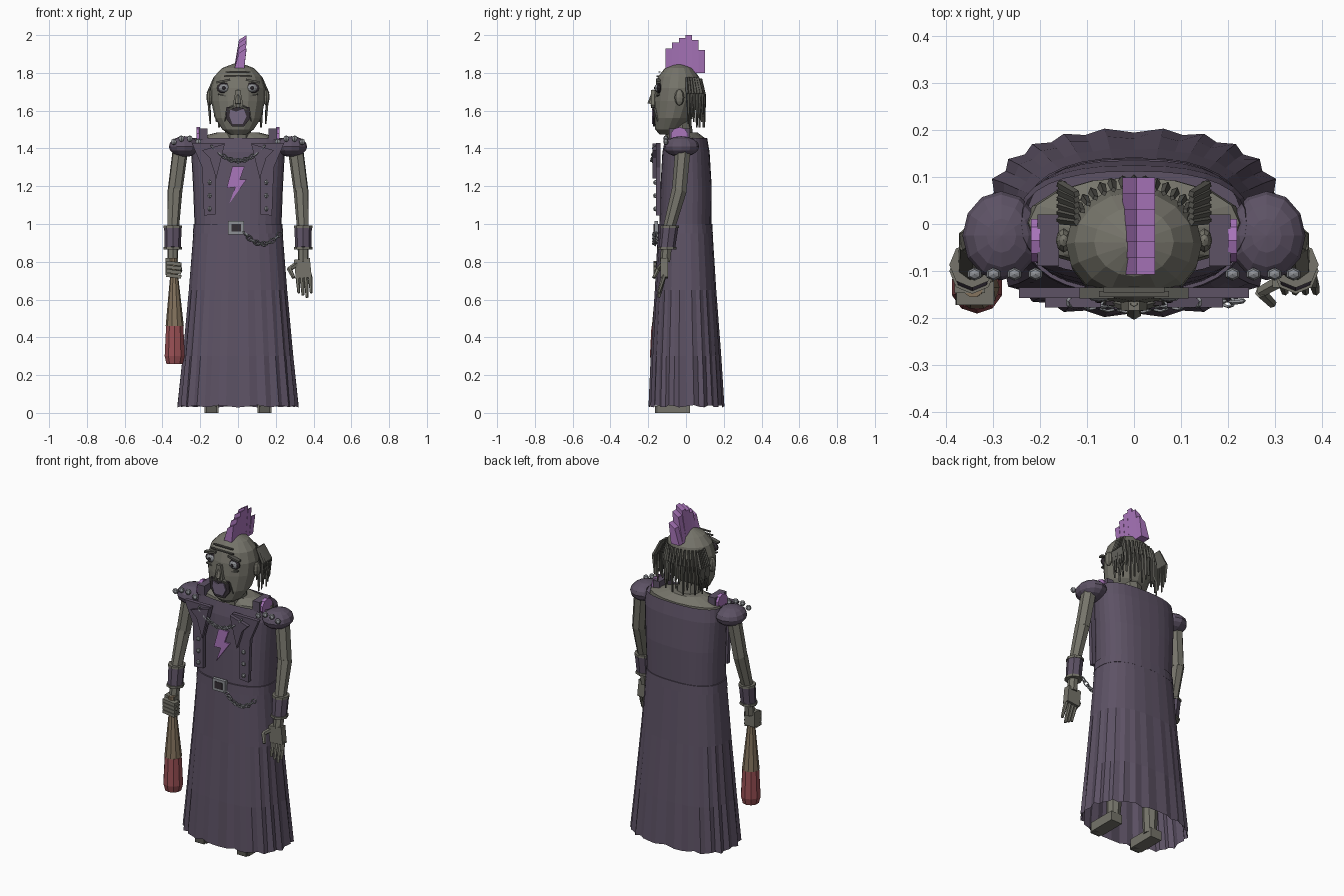
import bpy, bmesh
from math import sin, cos, pi, sqrt, copysign
from mathutils import Vector, Matrix

cube = bpy.data.objects.get("Cube")
if cube:
    bpy.data.objects.remove(cube, do_unlink=True)


def material(name, r, g, b):
    m = bpy.data.materials.new(name)
    m.use_nodes = True
    m.diffuse_color = (r, g, b, 1)
    m.node_tree.nodes["Principled BSDF"].inputs["Base Color"].default_value = (r, g, b, 1)
    return m


CLOTH = material("dusky purple cloth", .11, .085, .13)
SKIN = material("grey skin", .18, .175, .145)
HAIR = material("dark grey hair", .1, .098, .085)
PURPLE = material("bright purple", .4, .18, .5)
SILVER = material("silver metal", .27, .28, .3)
DARK = material("dark lining", .035, .028, .035)
TONGUE = material("mauve mouth", .18, .14, .22)
WOOD = material("tan wood", .23, .17, .11)
RED = material("dull red", .32, .08, .09)


def finish(name, bm, mat):
    bmesh.ops.recalc_face_normals(bm, faces=bm.faces)
    me = bpy.data.meshes.new(name)
    bm.to_mesh(me)
    bm.free()
    me.materials.append(mat)
    ob = bpy.data.objects.new(name, me)
    bpy.context.collection.objects.link(ob)
    return ob


def box(name, loc, size, mat, tilt=0, axis='Y'):
    bm = bmesh.new()
    bmesh.ops.create_cube(bm, size=1, matrix=Matrix.Translation(loc)
                          @ Matrix.Rotation(tilt, 4, axis) @ Matrix.Diagonal((*size, 1)))
    return finish(name, bm, mat)


def tube(name, a, b, r1, r2, mat, n=7):
    a, b = Vector(a), Vector(b)
    d = b - a
    turn = d.to_track_quat('Z', 'Y').to_matrix().to_4x4()
    bm = bmesh.new()
    bmesh.ops.create_cone(bm, cap_ends=True, segments=n, radius1=r1, radius2=r2,
                          depth=d.length, matrix=Matrix.Translation((a + b) / 2) @ turn)
    return finish(name, bm, mat)


def ball(name, loc, size, mat, u=8, v=6):
    bm = bmesh.new()
    bmesh.ops.create_uvsphere(bm, u_segments=u, v_segments=v, radius=1,
                              matrix=Matrix.Translation(loc) @ Matrix.Diagonal((*size, 1)))
    return finish(name, bm, mat)


def plate(name, pts, y, depth, mat):
    """Outline in x, z given a thickness towards the front."""
    bm = bmesh.new()
    f = bm.faces.new([bm.verts.new((x, y, z)) for x, z in pts])
    ext = bmesh.ops.extrude_face_region(bm, geom=[f])["geom"]
    vs = [g for g in ext if isinstance(g, bmesh.types.BMVert)]
    bmesh.ops.translate(bm, vec=(0, -depth, 0), verts=vs)
    return finish(name, bm, mat)


def loft(name, rings, mat, n=16, power=2, pleat=0, caps=(True, True)):
    """Rings of z, half width, front y and back y; pleats grow towards the first ring."""
    bm, loops = bmesh.new(), []
    for k, (z, rx, yf, yb) in enumerate(rings):
        loop, amp = [], pleat * (1 - k / (len(rings) - 1))
        for i in range(n):
            c, s = cos(2 * pi * i / n), sin(2 * pi * i / n)
            px, py = (copysign(abs(t) ** (2 / power), t) for t in (c, s))
            fold = 1 + amp * (i % 2 * 2 - 1)
            hem = amp * .25 * sin(i * 1.7) if k == 0 else 0
            loop.append(bm.verts.new((rx * px * fold,
                                      (yf + yb) / 2 + (yb - yf) / 2 * py * fold, z + hem)))
        loops.append(loop)
    for lo, hi in zip(loops, loops[1:]):
        for i in range(n):
            j = (i + 1) % n
            bm.faces.new((lo[i], lo[j], hi[j], hi[i]))
    for use, loop in zip(caps, (loops[0], loops[-1])):
        if use:
            bm.faces.new(loop)
    return finish(name, bm, mat)


def chain(name, path, mat):
    """Alternating flat and edge-on links along a sagging path."""
    for i, p in enumerate(path):
        q = path[min(i + 1, len(path) - 1)]
        o = path[max(i - 1, 0)]
        bpy.ops.mesh.primitive_torus_add(major_segments=8, minor_segments=4,
                                         major_radius=.016, minor_radius=.0045)
        ob = bpy.context.object
        ob.name = name
        along = (Vector(q) - Vector(o)).to_track_quat('X', 'Z').to_matrix().to_4x4()
        ob.matrix_world = (Matrix.Translation(p) @ along
                           @ Matrix.Rotation(pi / 2 * (i % 2) + .2, 4, 'X')
                           @ Matrix.Diagonal((1.1, .75, 1, 1)))
        ob.data.materials.append(mat)


# Robe, belt and body
loft("skirt", [(.035, .315, -.195, .2), (.3, .29, -.185, .185), (.65, .26, -.165, .16),
               (.97, .235, -.148, .14)], CLOTH, 48, 2.5, .025, (False, False))
loft("torso", [(.94, .228, -.143, .134), (1.2, .238, -.135, .136), (1.38, .248, -.125, .125),
               (1.455, .24, -.11, .112)], CLOTH, 32, 2.5, caps=(False, False))
loft("belt", [(.95, .239, -.151, .142), (1.0, .235, -.149, .139)], CLOTH, 32, 2.5)
loft("shoulder_skin", [(1.41, .235, -.1, .1), (1.455, .225, -.095, .1), (1.485, .11, -.08, .06)],
     SKIN, 16)
tube("neck", (0, -.03, 1.42), (0, -.045, 1.55), .075, .07, SKIN, 10)
plate("lightning_emblem", [(-.03, 1.305), (.035, 1.305), (.01, 1.235), (.045, 1.235),
                           (-.045, 1.11), (-.015, 1.195), (-.06, 1.19)], -.134, .009, PURPLE)
box("buckle", (-.01, -.158, .98), (.085, .02, .07), SILVER)
box("buckle_centre", (-.01, -.167, .98), (.05, .008, .04), DARK)
chain("necklace_link", [(t * .0185, -.165 - .012 * cos(t * .22), 1.335 + .0014 * t * t)
                        for t in range(-7, 8)], SILVER)
chain("belt_chain_link", [(.04 + t * .02, -.165, .895 + .0025 * (t - 4.5) ** 2)
                          for t in range(10)], SILVER)

# Parts on both sides
for s in (-1, 1):
    # Vest fronts, lapels and studs
    plate("vest_front", [(s * x, z) for x, z in
                         ((.12, 1.05), (.18, 1.045), (.19, 1.3), (.245, 1.43), (.07, 1.43), (.12, 1.24))],
          -.135, .023, CLOTH)
    plate("lapel", [(s * x, z) for x, z in ((.07, 1.425), (.19, 1.39), (.15, 1.35), (.115, 1.24))],
          -.158, .02, CLOTH)
    for z in (1.22, 1.15, 1.08):
        ball("vest_stud", (s * .15, -.162, z), (.013, .012, .013), SILVER, 6, 4)
    # Shoulder puffs, studs and straps
    ball("shoulder_puff", (s * .283, -.025, 1.41), (.083, .095, .055), CLOTH, 12, 8)
    for x, z in ((.21, 1.435), (.255, 1.452), (.3, 1.452), (.34, 1.435)):
        ball("shoulder_stud", (s * x, -.107, z), (.017, .014, .017), SILVER, 6, 4)
    box("shoulder_strap", (s * .183, -.035, 1.475), (.045, .11, .06), CLOTH)
    tube("strap_trim", (s * .2, -.035, 1.465), (s * .22, -.035, 1.465), .048, .048, PURPLE, 10)
    # Arms
    tube("upper_arm", (s * .305, -.015, 1.4), (s * .335, -.035, 1.17), .042, .04, SKIN)
    tube("forearm", (s * .335, -.035, 1.18), (s * .345, -.092, .97), .041, .032, SKIN)
    tube("wrist", (s * .345, -.092, .97), (s * .345, -.11, .8), .032, .028, SKIN)
    tube("cuff", (s * .345, -.087, .985), (s * .345, -.1, .875), .046, .043, CLOTH, 8)
    for z, y in ((.985, -.087), (.872, -.1)):
        tube("cuff_rim", (s * .345, y, z - .007), (s * .345, y, z + .007), .049, .049, SKIN, 8)
    # Legs and shoes
    tube("leg", (s * .13, -.02, .04), (s * .11, 0, .9), .038, .07, SKIN, 8)
    box("shoe", (s * .14, -.065, .028), (.075, .17, .056), SKIN)
    box("shoe_toe", (s * .14, -.145, .018), (.06, .04, .036), HAIR)

# Gripping hand and bat
box("fist_palm", (-.35, -.125, .775), (.065, .045, .09), SKIN)
for i in range(4):
    box("fist_finger", (-.34, -.148, .725 + i * .022), (.08, .05, .019), SKIN, .12)
tube("fist_thumb", (-.315, -.12, .79), (-.305, -.16, .75), .014, .011, SKIN, 6)
tube("bat_handle", (-.343, -.135, .82), (-.338, -.135, .68), .022, .022, WOOD, 10)
tube("bat_shaft", (-.338, -.135, .72), (-.335, -.135, .46), .022, .048, WOOD, 10)
tube("bat_barrel", (-.335, -.135, .46), (-.335, -.135, .3), .048, .056, RED, 10)
tube("bat_end", (-.335, -.135, .3), (-.335, -.135, .26), .056, .046, RED, 10)

# Open hand
box("open_palm", (.343, -.115, .765), (.085, .04, .1), SKIN, -.1)
for i in range(4):
    x = .315 + i * .022
    mid = (x + .004, -.13, .685 - .008 * (i % 3))
    tube("finger", (x, -.115, .73), mid, .012, .011, SKIN, 6)
    tube("fingertip", mid, (x + .007, -.145, .635 - .012 * (i % 3)), .011, .008, SKIN, 6)
tube("thumb", (.315, -.12, .79), (.27, -.145, .76), .015, .013, SKIN, 6)
tube("thumb_tip", (.27, -.145, .765), (.295, -.17, .715), .013, .01, SKIN, 6)

# Head
loft("head", [(1.475, .045, -.14, -.06), (1.5, .083, -.163, -.025), (1.56, .122, -.172, .03),
              (1.65, .142, -.172, .07), (1.72, .145, -.165, .08), (1.78, .127, -.148, .068),
              (1.825, .085, -.112, .035), (1.85, .02, -.06, -.02)], SKIN, 16)
plate("nose", [(-.012, 1.71), (.012, 1.71), (.028, 1.63), (0, 1.615), (-.028, 1.63)],
      -.165, .02, SKIN)
tube("nose_ridge", (0, -.168, 1.71), (0, -.188, 1.635), .008, .017, SKIN, 6)
plate("mouth_rim", [(-.06, 1.62), (.06, 1.62), (.065, 1.56), (.03, 1.515), (-.03, 1.515),
                    (-.065, 1.56)], -.164, .01, DARK)
plate("mouth", [(-.042, 1.605), (-.01, 1.595), (.03, 1.61), (.045, 1.57), (.025, 1.53),
                (-.03, 1.53), (-.045, 1.57)], -.174, .007, TONGUE)
for z, w in ((1.805, .13), (1.782, .15)):
    box("forehead_wrinkle", (0, -.14 - (1.805 - z) * .4, z), (w, .012, .006), HAIR)
for s in (-1, 1):
    ball("eye_socket", (s * .075, -.143, 1.72), (.04, .014, .029), DARK, 10, 6)
    ball("eyeball", (s * .075, -.15, 1.72), (.027, .016, .022), SILVER, 10, 6)
    ball("pupil", (s * .075, -.164, 1.72), (.009, .005, .01), DARK, 8, 4)
    box("eyebrow", (s * .078, -.147, 1.757), (.075, .024, .011), HAIR, s * .2)
    box("eye_bag", (s * .075, -.148, 1.68), (.06, .014, .007), HAIR, -s * .25)
    tube("moustache_upper", (s * .005, -.178, 1.63), (s * .055, -.165, 1.605), .011, .009, HAIR, 5)
    tube("moustache_end", (s * .055, -.165, 1.61), (s * .072, -.15, 1.545), .009, .004, HAIR, 5)
    ball("ear", (s * .15, -.035, 1.67), (.017, .026, .043), SKIN, 8, 6)
    # Hair hanging over the sides
    for i in range(6):
        y = .005 + i * .015
        root, bend = (s * .122, y * .8, 1.775), (s * .157, y + .004, 1.69)
        tube("side_strand_top", root, bend, .008, .01, HAIR, 4)
        tube("side_strand", bend, (s * .147, y + .008, 1.53 + .025 * (i % 3)), .01, .004, HAIR, 4)

# Hair hanging down the back
for i in range(15):
    a = pi * (.1 + .8 * i / 14)
    x, y = .135 * cos(a), -.02 + .108 * sin(a)
    tube("back_strand", (x * .92, y * .9, 1.77), (x, y + .008, 1.68), .006, .01, HAIR, 4)
    tube("back_strand_end", (x, y + .008, 1.685), (x * .95, y + .01, 1.51 + .03 * (i % 3)),
         .01, .005, HAIR, 4)

# Leaning crest of upright blocks
for i, top in enumerate((1.93, 1.96, 1.985, 2.0, 1.975, 1.92)):
    y = -.09 + i * .0345
    ob = plate("crest_block", [(-.025, 1.8), (.03, 1.8), (.045, top), (.005, top - .025)],
               y + .0172, .0345, PURPLE)
